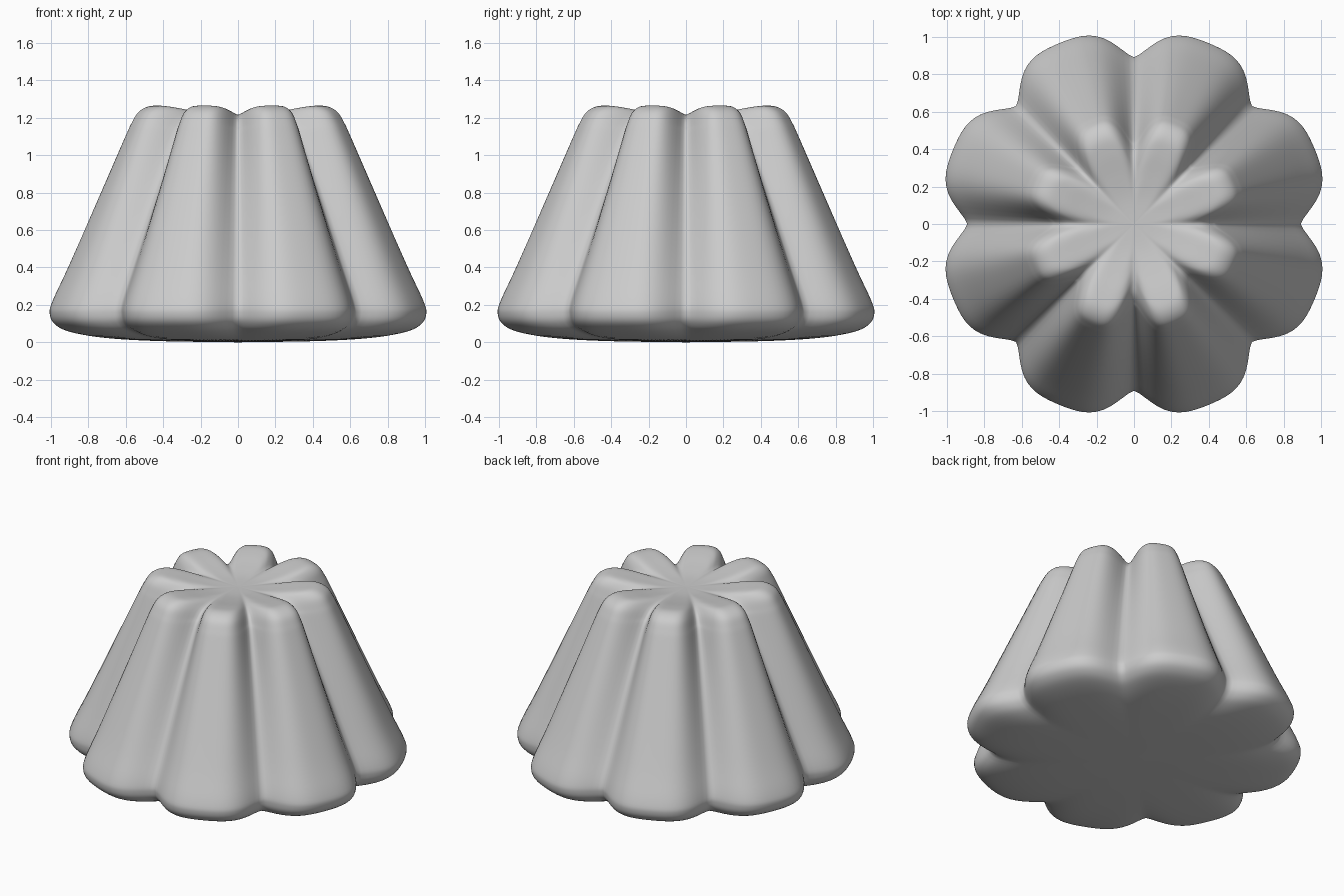
import bpy, bmesh, math

if "Cube" in bpy.data.objects:
    bpy.data.objects.remove(bpy.data.objects["Cube"])

LOBES, SEGMENTS, STEPS = 8, 192, 5

# matching (radius, height) profiles along a lobe crest and along a groove
CREST = [(0.0, 0.0), (0.45, 0.007), (0.74, 0.024), (0.93, 0.055), (1.015, 0.095),
         (1.045, 0.15), (1.03, 0.22), (0.94, 0.41), (0.76, 0.81), (0.635, 1.09),
         (0.595, 1.175), (0.555, 1.235), (0.49, 1.264), (0.40, 1.258),
         (0.27, 1.235), (0.14, 1.217), (0.0, 1.212)]
GROOVE = [(0.0, 0.0), (0.42, 0.007), (0.66, 0.026), (0.80, 0.06), (0.865, 0.10),
          (0.89, 0.15), (0.88, 0.22), (0.792, 0.41), (0.605, 0.81), (0.462, 1.09),
          (0.415, 1.155), (0.37, 1.192), (0.315, 1.210), (0.26, 1.217),
          (0.19, 1.217), (0.10, 1.214), (0.0, 1.212)]


def smooth_profile(pts):
    """Catmull-Rom curve through the profile points, without the two poles."""
    out = []
    for i in range(len(pts) - 1):
        a, b, c = pts[max(i - 1, 0)], pts[i], pts[i + 1]
        d = pts[min(i + 2, len(pts) - 1)]
        for s in range(STEPS):
            t = s / STEPS
            out.append(tuple(0.5 * (2 * q + (r - p) * t + (2 * p - 5 * q + 4 * r - w) * t * t
                                    + (3 * q - p - 3 * r + w) * t ** 3)
                             for p, q, r, w in zip(a, b, c, d)))
    return out[1:]


# fluted body: blend between groove and crest around every ring
bm = bmesh.new()
rings = []
for (rc, zc), (rg, zg) in zip(smooth_profile(CREST), smooth_profile(GROOVE)):
    ring = []
    power = 1.4 + 0.5 * min(1, max(0, zc / 1.26))   # grooves get softer upward
    for k in range(SEGMENTS):
        a = 2 * math.pi * k / SEGMENTS
        f = math.sin(math.pi / 2 * abs(math.sin(a * LOBES / 2))) ** power
        r, z = rg + (rc - rg) * f, zg + (zc - zg) * f
        ring.append(bm.verts.new((r * math.cos(a), r * math.sin(a), z)))
    rings.append(ring)
for lo, hi in zip(rings, rings[1:]):
    for k in range(SEGMENTS):
        n = (k + 1) % SEGMENTS
        bm.faces.new((lo[k], lo[n], hi[n], hi[k]))

# close the underside and the top
bottom = bm.verts.new((0, 0, 0))
top = bm.verts.new((0, 0, CREST[-1][1]))
for k in range(SEGMENTS):
    n = (k + 1) % SEGMENTS
    bm.faces.new((bottom, rings[0][n], rings[0][k]))
    bm.faces.new((top, rings[-1][k], rings[-1][n]))
for face in bm.faces:
    face.smooth = True

mesh = bpy.data.meshes.new("fluted_pudding")
bm.to_mesh(mesh)
bm.free()
bpy.context.collection.objects.link(bpy.data.objects.new("fluted_pudding", mesh))
